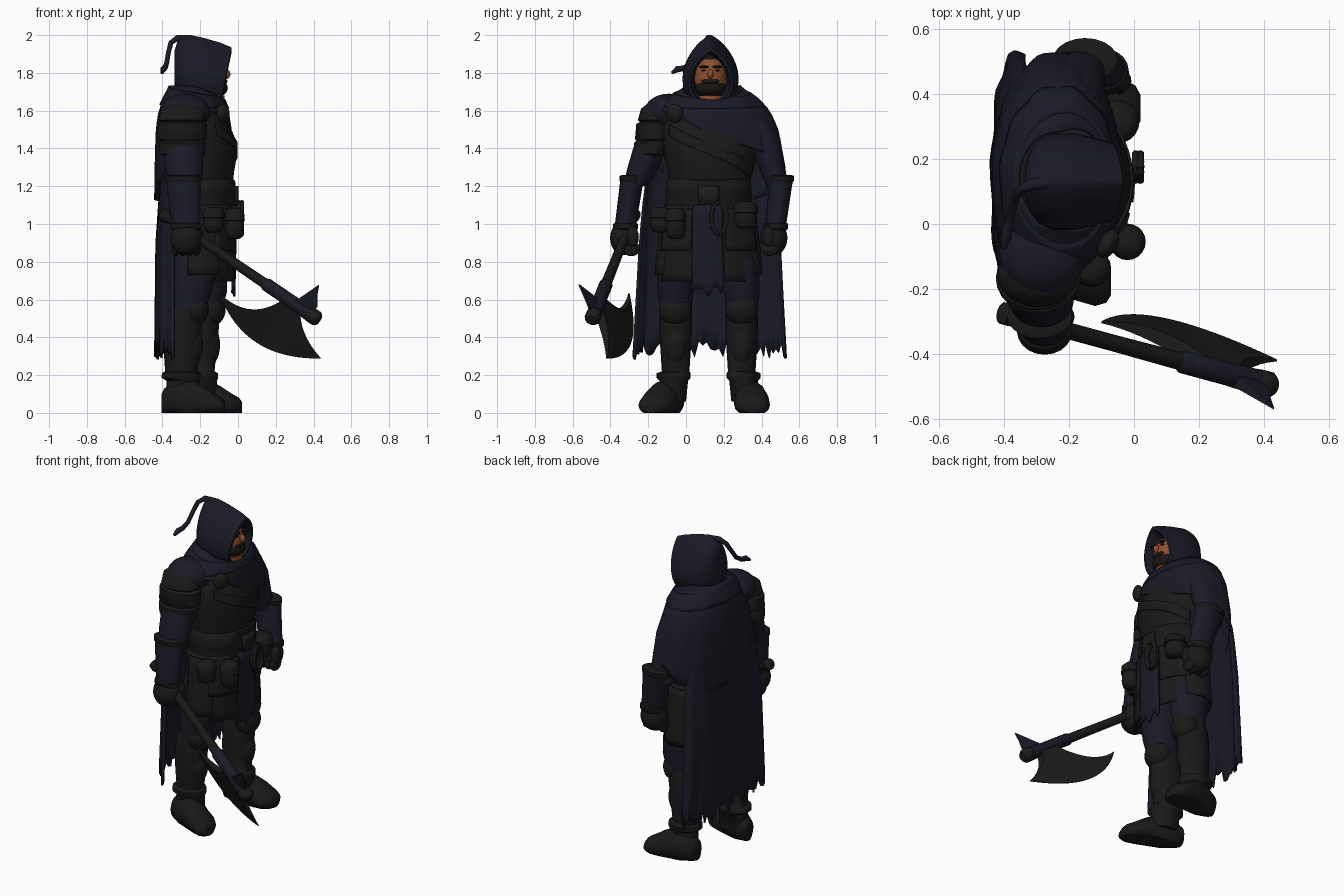
import bpy, bmesh, math, random
from math import sin, cos, pi, radians
from mathutils import Vector, Matrix

random.seed(4)
if "Cube" in bpy.data.objects:
    bpy.data.objects.remove(bpy.data.objects["Cube"])


def material(name, r, g, b):
    m = bpy.data.materials.new(name)
    m.use_nodes = True
    m.diffuse_color = (r, g, b, 1)
    node = m.node_tree.nodes["Principled BSDF"]
    node.inputs["Base Color"].default_value = (r, g, b, 1)
    node.inputs["Roughness"].default_value = 0.9
    return m


navy = material("navy cloth", .0105, .0105, .021)
leather = material("black leather", .01, .01, .0098)
steel = material("dark steel", .0115, .0115, .0102)
skin = material("skin", .27, .078, .027)
hair = material("dark hair", .009, .008, .007)


def finish(name, bm, mat, angle=50):
    bmesh.ops.recalc_face_normals(bm, faces=bm.faces)
    me = bpy.data.meshes.new(name)
    bm.to_mesh(me)
    bm.free()
    me.materials.append(mat)
    me.shade_smooth()
    me.set_sharp_from_angle(angle=radians(angle))
    ob = bpy.data.objects.new(name, me)
    bpy.context.collection.objects.link(ob)
    return ob


def loft(name, rings, mat, angle=50):
    """Skin a list of equal vertex rings and cap both ends."""
    bm = bmesh.new()
    vs = [[bm.verts.new(p) for p in ring] for ring in rings]
    n = len(vs[0])
    for a, b in zip(vs, vs[1:]):
        for i in range(n):
            j = (i + 1) % n
            bm.faces.new((a[i], a[j], b[j], b[i]))
    bm.faces.new(vs[0])
    bm.faces.new(vs[-1])
    return finish(name, bm, mat, angle)


def column(name, pts, mat, n=20):
    """Stack of horizontal ellipses given as x, y, z, rx, ry."""
    return loft(name, [[(x + rx * cos(2 * pi * i / n), y + ry * sin(2 * pi * i / n), z)
                        for i in range(n)] for x, y, z, rx, ry in pts], mat)


def tube(name, pts, mat, n=12):
    """Round tube along x, y, z, radius points."""
    rings = []
    for k, (x, y, z, r) in enumerate(pts):
        d = Vector(pts[min(k + 1, len(pts) - 1)][:3]) - Vector(pts[max(k - 1, 0)][:3])
        side = d.cross(Vector((.3, 1, .2))).normalized()
        up = d.cross(side).normalized()
        rings.append([Vector((x, y, z)) + r * (side * cos(2 * pi * i / n) + up * sin(2 * pi * i / n))
                      for i in range(n)])
    return loft(name, rings, mat)


def ball(name, loc, size, mat, turn=0):
    bm = bmesh.new()
    m = Matrix.Translation(loc) @ Matrix.Rotation(turn, 4, 'Z') @ Matrix.Diagonal((*size, 1))
    bmesh.ops.create_uvsphere(bm, u_segments=20, v_segments=14, radius=1, matrix=m)
    return finish(name, bm, mat)


def keyed(keys, t):
    """Linear interpolation through rising (t, values...) keys."""
    if t <= keys[0][0]:
        return keys[0][1:]
    for a, b in zip(keys, keys[1:]):
        if t <= b[0]:
            f = (t - a[0]) / (b[0] - a[0])
            return [p + (q - p) * f for p, q in zip(a[1:], b[1:])]
    return keys[-1][1:]


def drape(name, centre, span, top, hem, radii, mat, cols=24, rows=8, ripple=0, jag=0, thick=.012, flat=1):
    """Cloth wrapped round an upright axis; angles in degrees from +x, flat below 1 squares it off."""
    bm = bmesh.new()
    grid = []
    for i in range(cols + 1):
        a = span[0] + (span[1] - span[0]) * i / cols
        z0, z1 = keyed(top, a)[0], keyed(hem, a)[0] + jag * random.random()
        c = cos(radians(a))
        c = math.copysign(abs(c) ** flat, c)
        col = []
        for j in range(rows + 1):
            z = z0 + (z1 - z0) * j / rows
            rx, ry = keyed(radii, z)
            w = 1 + ripple * sin(radians(a) * 11) * j / rows
            col.append(bm.verts.new((centre[0] + rx * w * c, centre[1] + ry * w * sin(radians(a)), z)))
        grid.append(col)
    for a, b in zip(grid, grid[1:]):
        for j in range(rows):
            bm.faces.new((a[j], b[j], b[j + 1], a[j + 1]))
    bmesh.ops.remove_doubles(bm, verts=bm.verts, dist=.0005)
    ob = finish(name, bm, mat)
    s = ob.modifiers.new("thickness", 'SOLIDIFY')
    s.thickness, s.offset = thick, 0
    return ob


# Torso, belt and skirt
mid = (-.2, .12)
column("torso", [(-.2, .12, .95, .16, .23), (-.2, .12, 1.2, .17, .21), (-.2, .13, 1.28, .18, .225),
                 (-.2, .13, 1.35, .192, .245), (-.2, .13, 1.44, .19, .25), (-.205, .13, 1.52, .162, .25),
                 (-.21, .13, 1.6, .13, .2), (-.2, .13, 1.66, .08, .1)], leather, 32)
drape("chest_strap", (-.2, .13), (-60, 70), [(-60, 1.53), (70, 1.3)], [(-60, 1.47), (70, 1.24)],
      [(1.2, .175, .215), (1.35, .195, .248), (1.44, .193, .253), (1.53, .162, .252)], leather, thick=.008)
column("belt", [(-.2, .12, 1.06, .175, .225), (-.2, .12, 1.07, .188, .235), (-.2, .12, 1.14, .183, .225),
                (-.2, .12, 1.15, .19, .23), (-.2, .12, 1.23, .185, .222), (-.2, .12, 1.24, .17, .21)], leather, 32)
drape("belt_buckle", mid, (-13, 13), [(0, 1.2)], [(0, 1.1)], [(1, .195, .235)], steel, 6, 2, thick=.015)
skirt_shape = [(.64, .178, .275), (.8, .175, .265), (1.1, .178, .23)]
drape("skirt", mid, (0, 360), [(0, 1.1)], [(0, .75)], skirt_shape, leather, 40)
for side, label in ((-1, "right"), (1, "left")):
    for k, (a, b, low) in enumerate(((18, 62, .695), (58, 110, .73), (20, 66, .86))):
        lo, hi = sorted((side * a, side * b))
        drape(f"{label}_tasset_{k}", mid, (lo, hi), [(0, 1.08)], [(0, low)],
              [(z, rx + .006 + .005 * k, ry + .006 + .005 * k) for z, rx, ry in skirt_shape], leather, 10)
drape("front_tabard", mid, (-20, 17), [(0, 1.1)], [(0, .61)],
      [(.6, .18, .27), (1.1, .19, .24)], navy, 12, jag=.06)

# Pouches and rope
for label, x, y, z, w, h in (("right", -.02, -.055, 1.0, .052, .16), ("right_hip", -.13, -.135, 1.02, .055, .13),
                             ("left", -.05, .315, 1.045, .062, .14)):
    column(label + "_pouch", [(x, y, z - h / 2, w * .5, w * .5), (x, y, z - h * .42, w * .85, w * .85),
                              (x, y, z - h * .2, w, w), (x, y, z + h * .3, w * .9, w * .95),
                              (x, y, z + h * .45, w * .8, w * .8), (x, y, z + h / 2, w * .5, w * .5)], leather)
    column(label + "_pouch_flap", [(x, y, z + h * .1, w, w), (x, y, z + h * .12, w * 1.08, w * 1.08),
                                   (x, y, z + h * .4, w, w), (x, y, z + h * .53, w * .6, w * .6)], leather)
for k in range(2):
    tube(f"rope_loop_{k}", [(.005 + .015 * k, .175 + .04 * cos(t * pi / 8), 1.03 + .085 * sin(t * pi / 8), .012)
                            for t in range(17)], leather, 8)

# Legs; the left one stands a little ahead, the right foot turns out
for s, dx, turn, out, label in ((-1, 0, .34, .01, "right"), (1, .09, .08, .035, "left")):
    y = .12 + s * .175
    column(label + "_thigh", [(-.27 + dx, y, .5, .085, .075), (-.25 + dx * .9, y, .64, .11, .095),
                              (-.23 + dx * .5, y - s * .02, .8, .13, .115), (-.21, y - s * .06, 1, .14, .11)], navy)
    column(label + "_boot_shaft", [(-.29 + dx, y + s * .02, .06, .095, .075), (-.29 + dx, y + s * .01, .17, .088, .076),
                                   (-.3 + dx, y + s * .01, .185, .105, .09), (-.3 + dx, y + s * .01, .21, .103, .09),
                                   (-.3 + dx, y, .22, .086, .073), (-.298 + dx, y, .36, .097, .082),
                                   (-.29 + dx, y, .46, .1, .087), (-.285 + dx, y, .54, .095, .086),
                                   (-.27 + dx, y, .57, .08, .08)], leather)
    ball(label + "_knee_guard", (-.23 + dx, y, .55), (.075, .088, .09), leather)
    ball(label + "_shin_guard", (-.255 + dx, y, .36), (.07, .064, .12), leather)
    rings = []
    for x, z, w, h in ((-.405, .05, .035, .05), (-.39, .06, .06, .07), (-.32, .07, .08, .1), (-.24, .07, .088, .1),
                       (-.18, .055, .095, .085), (-.12, .04, .092, .06), (-.085, .035, .07, .045),
                       (-.07, .03, .04, .03)):
        yc = y + s * (out + (x + .4) * turn)
        rings.append([(x + dx, yc + w * cos(i * pi / 8), max(0, z + h * sin(i * pi / 8))) for i in range(16)])
    loft(label + "_foot", rings, leather)

# Arms
column("right_upper_arm", [(-.285, -.265, 1.2, .08, .06), (-.285, -.235, 1.28, .1, .08),
                           (-.29, -.19, 1.4, .105, .09), (-.28, -.12, 1.56, .1, .09)], navy)
column("left_upper_arm", [(-.17, .49, 1.18, .08, .055), (-.19, .455, 1.3, .1, .07),
                          (-.2, .41, 1.45, .11, .09), (-.2, .36, 1.56, .1, .08)], navy)
for label, x, y, hx, hy in (("right", -.29, -.285, -.275, -.32), ("left", -.15, .505, -.1, .475)):
    column(label + "_bracer", [(hx, hy, 1.0, .075, .056), (x, y, 1.24, .095, .062)], navy)
    column(label + "_bracer_cuff", [(x, y, 1.22, .093, .06), (x, y, 1.23, .1, .067),
                                    (x, y, 1.255, .1, .067), (x, y, 1.26, .08, .05)], leather)
    column(label + "_glove_cuff", [(hx, hy, .96, .06, .05), (hx, hy, .975, .083, .066),
                                   (hx, hy, 1.0, .082, .066), (hx, hy, 1.01, .06, .05)], leather)
    inward = -1 if label == "left" else 1
    ball(label + "_hand", (hx, hy - .01, .925), (.085, .072, .09), leather)
    for k in range(4):
        ball(f"{label}_finger_{k}", (hx - .055 + .037 * k, hy + inward * .03, .87), (.023, .048, .04), leather)
    ball(label + "_thumb", (hx + .06, hy + inward * .035, .93), (.032, .035, .06), leather)

# Layered shoulder armour with cloth over its top
column("shoulder_armour", [(-.29, -.14, 1.64, .07, .06), (-.295, -.15, 1.61, .115, .088), (-.295, -.155, 1.55, .125, .1),
                           (-.295, -.16, 1.54, .11, .085), (-.295, -.165, 1.53, .13, .098), (-.295, -.17, 1.45, .13, .1),
                           (-.295, -.175, 1.44, .115, .086), (-.295, -.18, 1.43, .125, .095),
                           (-.295, -.185, 1.37, .12, .09), (-.295, -.18, 1.36, .1, .075)], leather, 24)
ball("shoulder_cloth", (-.28, -.09, 1.595), (.135, .13, .095), navy)

# Head
head = ball("head", (-.16, .13, 1.77), (.1, .085, .13), skin)
head.data.materials.append(hair)
for f in head.data.polygons:
    f.material_index = int(f.center.z > 1.865 or f.center.x < -.16)
column("neck", [(-.16, .13, 1.58, .085, .08), (-.16, .13, 1.68, .088, .075)], skin)
ball("beard", (-.13, .13, 1.72), (.076, .08, .052), hair)
ball("moustache", (-.078, .13, 1.755), (.022, .048, .016), hair)
ball("nose", (-.066, .13, 1.793), (.026, .016, .026), skin)
for s, label in ((-1, "right"), (1, "left")):
    ball(label + "_eye", (-.078, .13 + s * .034, 1.813), (.01, .014, .005), hair)
    ball(label + "_brow", (-.073, .13 + s * .036, 1.832), (.012, .028, .007), hair)

# Hood: pointed arches from the inner lining round the rim to the back
rings = []
for x, top, low, w in ((-.2, 1.9, 1.68, .085), (-.06, 1.895, 1.655, .093), (-.03, 1.915, 1.64, .105),
                       (-.035, 1.935, 1.615, .12), (-.1, 1.96, 1.61, .138), (-.18, 1.985, 1.61, .148),
                       (-.25, 2, 1.62, .148), (-.29, 1.995, 1.64, .13), (-.32, 1.97, 1.66, .095),
                       (-.335, 1.92, 1.7, .045)):
    ring = []
    for i in range(32):
        a = 2 * pi * i / 32
        z = (top + low) / 2 + (top - low) / 2 * cos(a)
        lean = .2 * (1.93 - z) if x > -.15 else 0
        ring.append((x - lean, .13 + w / .86 * sin(a) * math.sqrt(abs(sin(a / 2))), z))
    rings.append(ring)
loft("hood", rings, navy)
tube("hood_tail", [(-.26, .13, 1.98, .02), (-.32, .12, 1.985, .017), (-.355, .1, 1.96, .014), (-.368, .07, 1.91, .013),
                   (-.378, .03, 1.85, .013), (-.388, -.01, 1.825, .015), (-.395, -.045, 1.82, .017),
                   (-.402, -.075, 1.8, .008)], navy)

# Mantle over the left shoulder, and the long torn cape
axis = (-.235, .14)
drape("mantle", axis, (0, 360),
      [(0, 1.645), (90, 1.73), (180, 1.73), (270, 1.73), (360, 1.645)],
      [(0, 1.47), (45, 1.38), (80, 1.29), (110, 1.2), (150, 1.12), (180, 1.13), (225, 1.28),
       (270, 1.58), (300, 1.6), (330, 1.56), (360, 1.47)],
      [(1.1, .202, .385), (1.3, .2, .385), (1.5, .195, .345), (1.6, .18, .3),
       (1.66, .155, .235), (1.72, .125, .15), (1.78, .105, .11)], navy, 64, 12, ripple=.012)
drape("mantle_roll", axis, (0, 360), [(0, 1.655), (180, 1.73), (360, 1.655)],
      [(0, 1.61), (180, 1.63), (360, 1.61)],
      [(1.6, .186, .3), (1.66, .162, .245), (1.72, .13, .16), (1.78, .11, .12)], navy, 48, 5, ripple=.02)
drape("cape", (-.3, .13), (93, 267), [(0, 1.45)], [(0, .28)],
      [(.28, .135, .4), (.9, .13, .37), (1.2, .11, .345), (1.45, .085, .27)], navy, 56, 10,
      ripple=.03, jag=.1, flat=.45)
ball("cape_clasp", (-.08, -.06, 1.585), (.03, .048, .05), steel, -.5)

# Axe: shaft, socket, blade and rear spike share one tilted plane


def axe_plate(name, stations, mat):
    rings = []
    for (ix, iz), it, (ox, oz), ot in stations:
        rings.append([(x, -.103 - .466 * x - .387 * z + t, z)
                      for x, z, t in ((ix, iz, it), (ix, iz, -it), (ox, oz, -ot), (ox, oz, ot))])
    return loft(name, rings, mat, 40)


def arc(a, b, c, t):
    """Point on the quadratic curve from a to c, pulled towards b."""
    return tuple(p * (1 - t) ** 2 + 2 * q * t * (1 - t) + r * t * t for p, q, r in zip(a, b, c))


def along(t):
    return (-.27 + .7 * t, -.31 - .19 * t, .965 - .475 * t)


tube("axe_shaft", [(*along(t), r) for t, r in ((-.2, .02), (-.19, .035), (-.15, .035), (-.13, .026), (.3, .026),
                                               (.55, .028), (1, .028))], leather)
tube("axe_socket", [(*along(t), r) for t, r in ((.58, .026), (.6, .036), (.8, .036), (.92, .04))], navy)
tube("axe_end_cap", [(*along(t), r) for t, r in ((.91, .03), (.93, .042), (.98, .042), (1.0, .028))], steel)
upper, lower = (-.1, .635), (.44, .288)
stations = []
for k in range(21):
    t = k / 20
    inner = (arc(upper, (.06, .48), (.24, .6), t / .55) if t <= .55
             else arc((.33, .56), (.32, .42), lower, (t - .6) / .4))
    stations.append((inner, .003 + .025 * sin(pi * t), arc(upper, (.03, .28), lower, t), .003))
axe_plate("axe_blade", stations, steel)
axe_plate("axe_spike", [((.3, .59), .025, (.43, .68), .004), ((.35, .565), .025, (.42, .62), .006),
                        ((.39, .53), .02, (.42, .56), .004)], navy)
